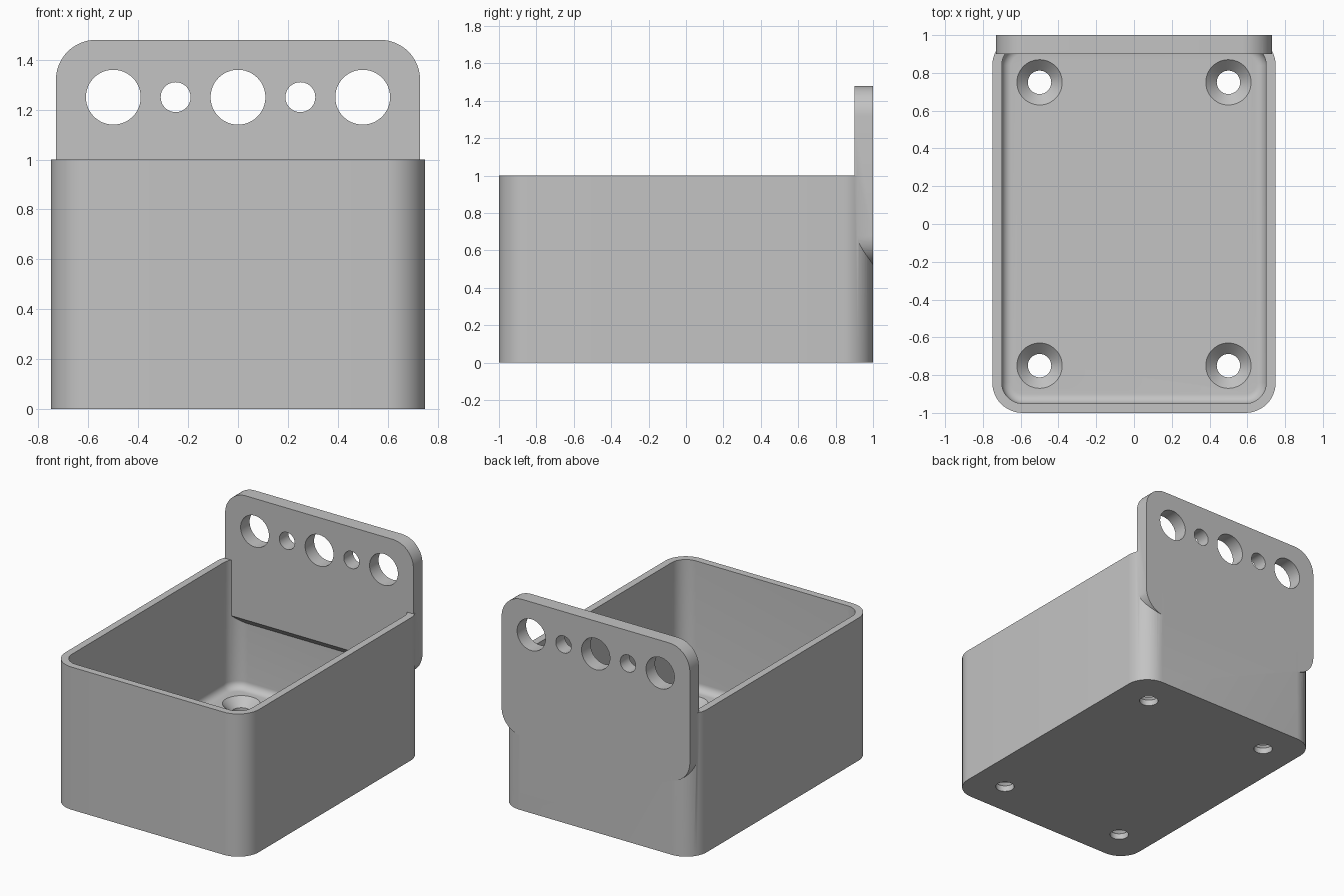
import bpy
import bmesh
from math import sin, cos, pi

cube = bpy.data.objects.get("Cube")
if cube:
    bpy.data.objects.remove(cube, do_unlink=True)

grey = bpy.data.materials.new("plain grey")
grey.use_nodes = True
GREY = (0.55, 0.55, 0.55, 1)
grey.diffuse_color = GREY
grey.node_tree.nodes["Principled BSDF"].inputs["Base Color"].default_value = GREY


def rounded_rect(hw, hh, r, cx=0, cy=0, n=12):
    """Counter-clockwise outline of a rectangle with round corners."""
    pts = []
    for q, (sx, sy) in enumerate([(1, 1), (-1, 1), (-1, -1), (1, -1)]):
        for i in range(n + 1):
            a = (q + i / n) * pi / 2
            pts.append((cx + sx * (hw - r) + r * cos(a),
                        cy + sy * (hh - r) + r * sin(a)))
    return pts


def circle(r, cx, cy, n=48):
    return [(cx + r * cos(2 * pi * i / n), cy + r * sin(2 * pi * i / n))
            for i in range(n)]


def flat(outline, z):
    return [(x, y, z) for x, y in outline]


def upright(outline, y):
    return [(x, y, z) for x, z in outline]


def loft(name, rings):
    """Closed solid through rings of equal point count."""
    bm = bmesh.new()
    loops = [[bm.verts.new(p) for p in ring] for ring in rings]
    n = len(loops[0])
    for a, b in zip(loops, loops[1:]):
        for i in range(n):
            j = (i + 1) % n
            bm.faces.new((a[i], a[j], b[j], b[i]))
    bm.faces.new(loops[0][::-1])
    bm.faces.new(loops[-1])
    bmesh.ops.recalc_face_normals(bm, faces=bm.faces)
    mesh = bpy.data.meshes.new(name)
    bm.to_mesh(mesh)
    bm.free()
    mesh.materials.append(grey)
    ob = bpy.data.objects.new(name, mesh)
    bpy.context.collection.objects.link(ob)
    return ob


def combine(target, tool, operation):
    """Apply a boolean and discard the tool object."""
    mod = target.modifiers.new("boolean", 'BOOLEAN')
    mod.object, mod.operation, mod.solver = tool, operation, 'EXACT'
    graph = bpy.context.evaluated_depsgraph_get()
    graph.update()
    mesh = bpy.data.meshes.new_from_object(target.evaluated_get(graph))
    target.modifiers.clear()
    target.data = mesh
    bpy.data.objects.remove(tool, do_unlink=True)


# Outer body and hanging back plate
body = rounded_rect(0.75, 1, 0.16)
box = loft("wall_mounted_box", [flat(body, 0), flat(body, 1)])
panel = rounded_rect(0.73, 0.48, 0.16, 0, 1.0)
back_plate = loft("back_plate", [upright(panel, 0.9), upright(panel, 1)])
combine(box, back_plate, 'UNION')

# Cavity with a rounded floor edge
FLOOR, FILLET = 0.1, 0.05
rings = []
for i in range(9):
    a = i / 8 * pi / 2
    inset = FILLET * (1 - sin(a))
    rings.append(flat(rounded_rect(0.7 - inset, 0.95 - inset, 0.11 - inset),
                      FLOOR + FILLET * (1 - cos(a))))
rings.append(flat(rounded_rect(0.7, 0.95, 0.11), 1.7))
cavity = loft("cavity_cutter", rings)

# Keep the plate's full thickness above a sloping underside
profile = [(0.9, 0.61), (1.1, 0.41), (1.1, 1.9), (0.9, 1.9)]
keep = loft("plate_keeper", [[(x, y, z) for y, z in profile] for x in (-1, 1)])
combine(cavity, keep, 'DIFFERENCE')
combine(box, cavity, 'DIFFERENCE')

# Countersunk screw holes in the floor
for x in (-0.5, 0.5):
    for y in (-0.75, 0.75):
        steps = [(0.062, -0.1), (0.062, 0.042), (0.12, FLOOR), (0.12, 0.15)]
        screw = loft("screw_cutter", [flat(circle(r, x, y), z) for r, z in steps])
        combine(box, screw, 'DIFFERENCE')

# Row of large and small tool holes in the plate
for i in range(-2, 3):
    hole = circle(0.06 if i % 2 else 0.11, i * 0.25, 1.25)
    tool = loft("hole_cutter", [upright(hole, 0.8), upright(hole, 1.1)])
    combine(box, tool, 'DIFFERENCE')

bpy.ops.object.select_all(action='DESELECT')
box.select_set(True)
bpy.context.view_layer.objects.active = box
bpy.ops.object.shade_smooth_by_angle(angle=pi / 6)
